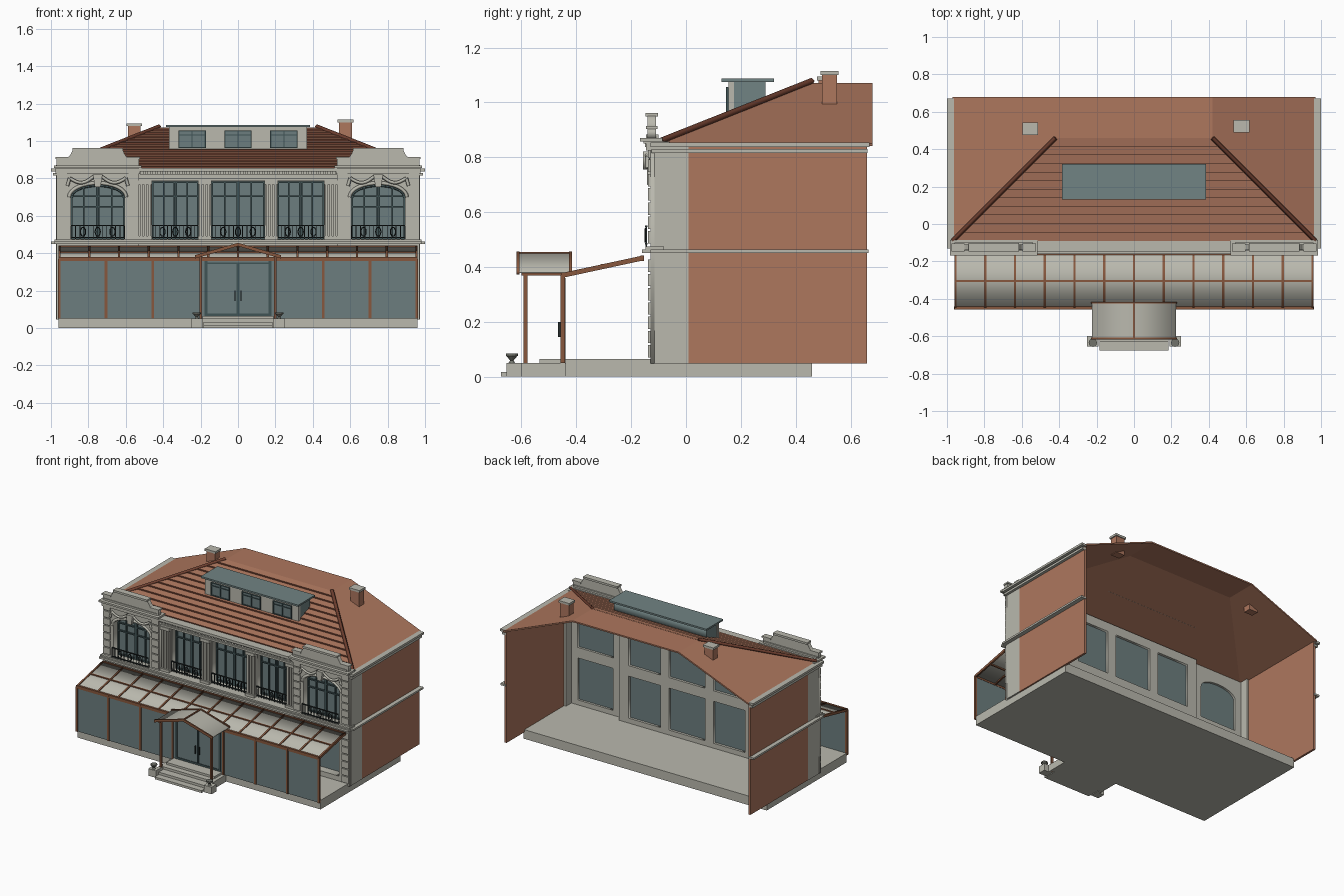
import bpy, bmesh, math

if "Cube" in bpy.data.objects:
    bpy.data.objects.remove(bpy.data.objects["Cube"])


def material(name, *srgb):
    m = bpy.data.materials.new(name)
    m.use_nodes = True
    col = [(c / 255) ** 2.2 for c in srgb] + [1]
    m.diffuse_color = col
    m.node_tree.nodes["Principled BSDF"].inputs["Base Color"].default_value = col
    return m


STONE = material("pale stone", 184, 183, 172)
BRICK = material("terracotta", 172, 118, 94)
WOOD = material("brown timber", 134, 88, 64)
RIDGE = material("dark ridge", 108, 64, 50)
GLASS = material("grey blue glass", 108, 125, 126)
SLATE = material("slate sheet", 112, 130, 130)
FRAME = material("dark window frame", 66, 84, 86)
IRON = material("dark iron", 42, 48, 48)
URN = material("urn grey", 112, 114, 106)


def add(name, mesh, mat):
    ob = bpy.data.objects.new(name, mesh)
    bpy.context.collection.objects.link(ob)
    mesh.materials.clear()
    mesh.materials.append(mat)
    return ob


def boxes(name, mat, items):
    """One object from boxes given as x0, x1, y0, y1, z0, z1."""
    bm = bmesh.new()
    for x0, x1, y0, y1, z0, z1 in items:
        vs = bmesh.ops.create_cube(bm, size=1)["verts"]
        for v in vs:
            v.co.x = (x0 + x1) / 2 + v.co.x * abs(x1 - x0)
            v.co.y = (y0 + y1) / 2 + v.co.y * abs(y1 - y0)
            v.co.z = (z0 + z1) / 2 + v.co.z * abs(z1 - z0)
    me = bpy.data.meshes.new(name)
    bm.to_mesh(me)
    bm.free()
    return add(name, me, mat)


def both(items):
    """Boxes plus their mirror images across x."""
    return items + [(-b, -a, *rest) for a, b, *rest in items]


def curve_mesh(name, mat, paths, flat, cyclic, **settings):
    cu = bpy.data.curves.new(name, "CURVE")
    cu.dimensions = "2D" if flat else "3D"
    for key, val in settings.items():
        setattr(cu, key, val)
    for path in paths:
        sp = cu.splines.new("POLY")
        sp.points.add(len(path) - 1)
        for p, co in zip(sp.points, path):
            p.co = (*co, 0, 1) if flat else (*co, 1)
        sp.use_cyclic_u = cyclic
    tmp = bpy.data.objects.new(name + "_tmp", cu)
    me = bpy.data.meshes.new_from_object(tmp)
    bpy.data.objects.remove(tmp)
    return add(name, me, mat)


def extrude(name, mat, outlines, a0, a1, axis="y"):
    """Outlines (later ones are holes) in the upright plane, pushed along an axis."""
    ob = curve_mesh(name, mat, outlines, True, True, fill_mode="BOTH", extrude=abs(a1 - a0) / 2)
    ob.rotation_euler = (math.pi / 2, 0, math.pi / 2 if axis == "x" else 0)
    mid = (a0 + a1) / 2
    ob.location = (mid, 0, 0) if axis == "x" else (0, mid, 0)
    return ob


def tube(name, mat, paths, radius, cyclic=False):
    return curve_mesh(name, mat, paths, False, cyclic, bevel_depth=radius, bevel_resolution=0, use_fill_caps=True)


def rect(x0, x1, z0, z1):
    return [(x0, z0), (x1, z0), (x1, z1), (x0, z1)]


def arc(cx, half, spring, top, n=16):
    return [(cx + half * math.cos(math.pi * i / n), spring + (top - spring) * math.sin(math.pi * i / n))
            for i in range(n + 1)]


def arch(cx, half, z0, spring, top):
    return [(cx - half, z0), (cx + half, z0)] + arc(cx, half, spring, top)


# Base, landing and steps
boxes("floor_slab", STONE, [(-.96, .96, -.44, .46, 0, .065)])
boxes("entrance_steps", STONE, [(-.19, .19, -.535, -.43, 0, .065), (-.19, .19, -.575, -.53, 0, .05),
                                (-.185, .185, -.63, -.57, 0, .033), (-.185, .185, -.675, -.62, 0, .016)])
boxes("step_cheeks", STONE, both([(.19, .25, -.655, -.6, 0, .05), (.19, .215, -.6, -.44, 0, .05)]))
for s in (-1, 1):
    for r1, r2, z, h in ((.012, .006, .055, .01), (.006, .02, .067, .016), (.022, .022, .08, .008)):
        bpy.ops.mesh.primitive_cone_add(vertices=12, radius1=r1, radius2=r2, depth=h, location=(s * .22, -.635, z))
        urn = bpy.context.object
        urn.name = "step_urn"
        urn.data.materials.append(URN)

# Side walls, corner piers and string courses
boxes("side_walls", BRICK, both([(.955, .97, .01, .66, .047, .85)]))
boxes("corner_piers", STONE, both([(.94, .972, -.115, .01, .047, .85)]))
boxes("side_string_courses", STONE, both([(.96, 1, -.13, .665, .45, .463), (.96, .99, -.125, .662, .815, .83),
                                          (.96, 1, -.13, .67, .838, .853)]))

# Wings with an arched window above and a plain window below
for s in (-1, 1):
    cx = s * .75
    hole = arch(cx, .143, .475, .7, .765)
    low = rect(cx - .14, cx + .14, .1, .4)
    extrude("wing_wall", STONE, [rect(cx - .22, cx + .22, .047, .85), hole, low], -.13, -.05)
    extrude("wing_glass", GLASS, [hole], -.072, -.066)
    boxes("wing_lower_glass", GLASS, [(cx - .14, cx + .14, -.072, -.066, .1, .4)])
    bars = [(cx + d - .004, cx + d + .004, -.084, -.072, .475, .755 if abs(d) < .1 else .71)
            for d in (-.139, -.075, -.005, .005, .075, .139)]
    bars += [(cx - .143, cx + .143, -.084, -.072, z, z + .008) for z in (.475, .645, .7)]
    boxes("wing_window_bars", FRAME, bars)
    tube("arch_frame", FRAME, [[(x, -.078, z) for x, z in arc(cx, .139, .7, .761)]], .006)
    tube("arch_moulding", STONE, [[(x, -.132, z) for x, z in arc(cx, .153, .7, .775)]], .01)
    extrude("keystone", STONE, [[(cx - .015, .755), (cx + .015, .755), (cx + .026, .82), (cx - .026, .82)]], -.157, -.12)
    swags = []
    for d in (-1, 1):
        swags.append([(cx + d * (.02 + .13 * t / 8), -.14, .812 - .03 * math.sin(math.pi * t / 8) - .01 * t / 8)
                      for t in range(9)])
        swags.append([(cx + d * .15, -.14, .802), (cx + d * .162, -.14, .76)])
    tube("garland", STONE, swags, .009)
    # Rusticated strips on the wing edges
    blocks = [(cx + e * .218, cx + e * .165, -.138, -.12, .07 + k * .052, .115 + k * .052)
              for e in (-1, 1) for k in range(15) if k != 7]
    boxes("wing_quoins", STONE, blocks)
    # Cornice and curved parapet
    boxes("wing_cornice", STONE, [(cx - .225, cx + .225, -.145, -.05, .825, .85),
                                  (cx - .235, cx + .235, -.168, -.085, .857, .87),
                                  (cx - .225, cx + .225, -.155, -.06, .85, .857)])
    half = [(.22, .87), (.22, .905), (.165, .91), (.152, .918), (.143, .932), (.135, .95)]
    extrude("parapet", STONE, [[(cx + x, z) for x, z in half] + [(cx - x, z) for x, z in reversed(half)]], -.14, -.11)
    boxes("parapet_caps", STONE, [(cx - .135, cx + .135, -.148, -.102, .948, .962)] +
          [(cx + e * .225, cx + e * .155, -.146, -.104, .903, .914) for e in (-1, 1)] +
          [(cx - .21, cx + .21, -.145, -.1, .87, .882)])

# Central range with three tall windows on each floor
bays = [(-.335, .125), (0, .143), (.335, .125)]
holes = [rect(c - w, c + w, z0, z1) for c, w in bays for z0, z1 in ((.475, .785), (.1, .4))]
extrude("central_wall", STONE, [rect(-.535, .535, .047, .85)] + holes, -.09, -.01)
boxes("central_glass", GLASS, [(c - w, c + w, -.034, -.028, z0, z1)
                               for c, w in bays for z0, z1 in ((.475, .785), (.1, .4))])
bars = []
for c, w in bays:
    bars += [(c + d - .004, c + d + .004, -.046, -.034, .475, .785) for d in (-w + .004, -w / 2, -.005, .005, w / 2, w - .004)]
    bars += [(c - w, c + w, -.046, -.034, z, z + .008) for z in (.475, .7, .777)]
boxes("central_window_bars", FRAME, bars)
piers, flutes = [], []
for c, w in ((.178, .033), (.495, .033)):
    piers += [(c - w, c + w, -.102, -.08, .47, .785), (c - w - .003, c + w + .003, -.125, -.08, .47, .492),
              (c - w - .003, c + w + .003, -.125, -.08, .768, .79)]
    flutes += [(c + d - .007, c + d + .007, -.117, -.1, .49, .77) for d in (-.022, 0, .022)]
boxes("pilasters", STONE, both(piers))
boxes("pilaster_flutes", STONE, both(flutes))
boxes("entablature", STONE, [(-.53, .53, -.12, -.08, .79, .803), (-.53, .53, -.108, -.08, .803, .825),
                             (-.53, .53, -.15, -.08, .838, .856)])
boxes("dentils", STONE, [(-.52 + i * .026, -.506 + i * .026, -.132, -.09, .822, .838) for i in range(41)])
boxes("belt_course", STONE, [(-.985, .985, -.16, -.08, .45, .464), (-.98, .98, -.148, -.08, .464, .474)])

# Iron balcony railings
rails, rings = [], []
for c, w, y in [(b, w, -.095) for b, w in bays] + [(-.75, .143, -.145), (.75, .143, -.145)]:
    rails += [(c - w, c + w, y - .004, y + .004, z, z + .006) for z in (.482, .545)]
    n = 12
    rails += [(c - w + 2 * w * i / n - .002, c - w + 2 * w * i / n + .002, y - .002, y + .002, .475, .548)
              for i in range(n + 1)]
    rings += [[(c + d + .014 * math.cos(a * math.pi / 6), y - .004, .515 + .024 * math.sin(a * math.pi / 6))
               for a in range(12)] for d in (-w * .55, 0, w * .55)]
boxes("railings", IRON, rails)
tube("railing_rings", IRON, rings, .003, True)

# Roof shell: hipped sides, flat rear strip and tiled front slope
EAVE, TOP, Y0, Y1, YB, X0, X1 = .85, 1.07, -.09, .46, .68, .97, .42
me = bpy.data.meshes.new("roof_shell")
pts = []
for s in (-1, 1):
    pts += [(s * X0, Y0, EAVE), (s * X0, YB, EAVE), (s * X1, Y1, TOP), (s * X1, YB, TOP)]
me.from_pydata(pts, [], [(0, 2, 3, 1), (4, 5, 7, 6), (0, 4, 6, 2), (2, 6, 7, 3)])
roof = add("roof_shell", me, BRICK)
sol = roof.modifiers.new("thickness", "SOLIDIFY")
sol.thickness = .01
sol.offset = -1
verts, faces, rows = [], [], 12
for i in range(rows):
    for t, lift in ((i / rows, .0), (i / rows, .013), ((i + 1) / rows, .003)):
        y, w = Y0 + t * (Y1 - Y0), X0 - t * (X0 - X1)
        verts += [(-w, y, EAVE + t * (TOP - EAVE) + lift), (w, y, EAVE + t * (TOP - EAVE) + lift)]
    k = i * 6
    faces += [(k, k + 1, k + 3, k + 2), (k + 2, k + 3, k + 5, k + 4)]
me = bpy.data.meshes.new("roof_tiles")
me.from_pydata(verts, [], faces)
tiles = add("roof_tiles", me, BRICK)
me.materials.append(RIDGE)
for p in me.polygons:
    p.material_index = 1 if abs(p.normal.z) < .2 else 0
tube("hip_ridges", RIDGE, [[(s * X0, Y0, EAVE + .01), (s * X1, Y1, TOP + .008)] for s in (-1, 1)], .012)

# Chimneys
for x, y, z in ((-.555, .51, 1.08), (.575, .523, 1.1)):
    boxes("chimney", BRICK, [(x - .034, x + .034, y - .027, y + .027, .98, z)])
    boxes("chimney_cap", STONE, [(x - .042, x + .042, y - .033, y + .033, z, z + .015)])

# Long dormer
slope = [(.172, .955), (.29, 1.0), (.29, 1.076), (.172, 1.076)]
extrude("dormer_body", SLATE, [slope], -.365, .365, "x")
boxes("dormer_front", STONE, [(-.37, .37, .155, .175, .945, 1.076)])
boxes("dormer_roof", SLATE, [(-.385, .385, .13, .32, 1.075, 1.087)])
mids = (-.245, 0, .245)
boxes("dormer_glass", GLASS, [(c - .07, c + .07, .151, .156, .962, 1.055) for c in mids])
bars = []
for c in mids:
    bars += [(c + d - .003, c + d + .003, .146, .153, .962, 1.055) for d in (-.07, 0, .07)]
    bars += [(c - .073, c + .073, .146, .153, z, z + .006) for z in (.962, 1.03, 1.05)]
boxes("dormer_bars", FRAME, bars)

# Veranda: sloping panels, rafters, posts and front glazing
def lean(lo, hi):
    return [(-.155, .432 + lo), (-.452, .368 + lo), (-.452, .368 + hi), (-.155, .432 + hi)]

extrude("veranda_panels", STONE, [lean(0, .004)], -.955, .955, "x")
for i in range(13):
    x = (i - 6) * .159
    extrude("veranda_rafter", WOOD, [lean(-.008, .01)], x - .006, x + .006, "x")
boxes("veranda_purlins", WOOD, [(-.96, .96, -.165, -.153, .422, .441), (-.96, .96, -.31, -.3, .392, .41),
                                (-.96, .96, -.456, -.442, .358, .379)])
boxes("veranda_posts", WOOD, both([(x - .007, x + .007, -.457, -.441, .05, .37) for x in (.2, .455, .706, .955)]))
boxes("veranda_glass", GLASS, [(-.955, .955, -.45, -.444, .05, .362)])
boxes("door_frames", FRAME, both([(.163, .18, -.454, -.44, .065, .36), (.001, .007, -.454, -.44, .065, .345)]) +
      [(-.18, .18, -.454, -.44, .343, .35), (-.18, .18, -.454, -.44, .065, .078)])
boxes("door_handles", IRON, both([(.013, .019, -.466, -.454, .145, .2)]))

# Gabled entrance porch
def gable(lo, hi, w=.225):
    return [(-w, .378 + lo), (0, .444 + lo), (w, .378 + lo), (w, .378 + hi), (0, .444 + hi), (-w, .378 + hi)]

extrude("porch_roof", STONE, [gable(0, .006)], -.615, -.42)
for y in (-.618, -.426):
    extrude("porch_gable_trim", WOOD, [gable(-.006, .012, .23)], y, y + .01)
boxes("porch_posts", WOOD, both([(.193, .207, -.592, -.578, 0, .385), (.194, .206, -.6, -.43, .368, .38)]))
boxes("porch_ridge", WOOD, [(-.005, .005, -.615, -.42, .44, .455)])
